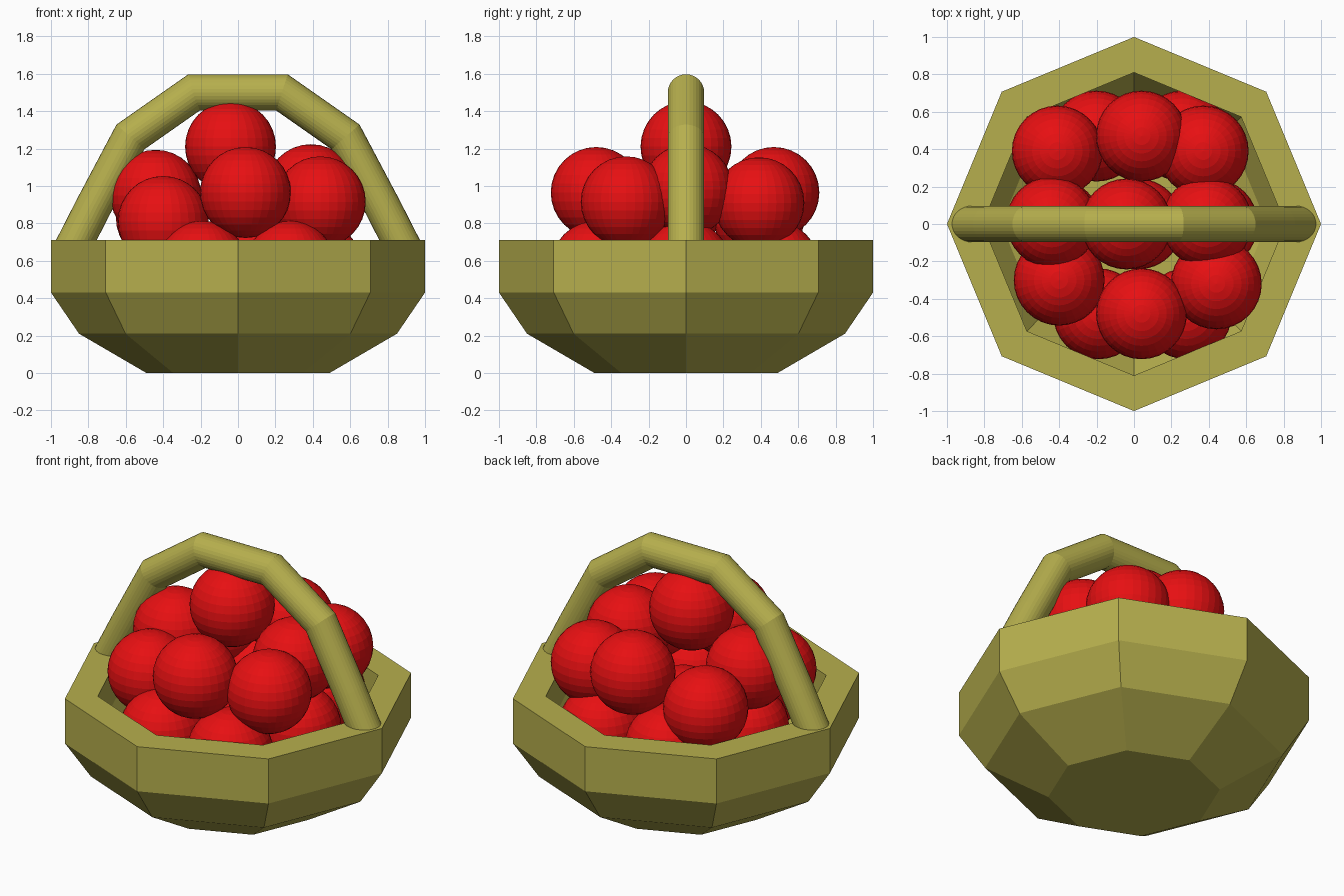
import bpy, bmesh, math
from mathutils import Vector

if "Cube" in bpy.data.objects:
    bpy.data.objects.remove(bpy.data.objects["Cube"])


def material(name, rgb):
    m = bpy.data.materials.new(name)
    m.diffuse_color = (*rgb, 1)
    m.use_nodes = True
    m.node_tree.nodes["Principled BSDF"].inputs["Base Color"].default_value = m.diffuse_color
    return m


olive = material("olive wicker", (0.47, 0.43, 0.075))
red = material("apple red", (0.8, 0.005, 0.006))


def finish(bm, name, mat):
    bmesh.ops.recalc_face_normals(bm, faces=bm.faces)
    me = bpy.data.meshes.new(name)
    bm.to_mesh(me)
    bm.free()
    me.materials.append(mat)
    ob = bpy.data.objects.new(name, me)
    bpy.context.collection.objects.link(ob)
    return ob


def skin(rings, name, mat):
    """Join equal rings of points into a closed skin with end caps."""
    bm = bmesh.new()
    loops = [[bm.verts.new(p) for p in r] for r in rings]
    n = len(loops[0])
    for a, b in zip(loops, loops[1:]):
        for i in range(n):
            j = (i + 1) % n
            bm.faces.new((a[i], a[j], b[j], b[i]))
    bm.faces.new(loops[0])
    bm.faces.new(loops[-1])
    return finish(bm, name, mat)


# Eight-sided basket: outside profile up, over the rim, down inside
profile = [(0.49, 0), (0.85, 0.21), (1, 0.43), (1, 0.71),
           (0.81, 0.71), (0.81, 0.48), (0.71, 0.33), (0.44, 0.18)]
skin([[(r * math.cos(i * math.pi / 4), r * math.sin(i * math.pi / 4), z)
       for i in range(8)] for r, z in profile], "basket", olive)

# Handle: round tube with mitred bends along a mirrored arch
half = [(0.90, 0.64), (0.775, 0.885), (0.575, 1.262), (0.235, 1.5)]
path = [Vector((x, 0, z)) for x, z in half]
path += [Vector((-p.x, 0, p.z)) for p in reversed(path)]
radius, sides = 0.097, 32
rings = []
for k, p in enumerate(path):
    d0 = (p - path[k - 1]).normalized() if k else None
    d1 = (path[k + 1] - p).normalized() if k < len(path) - 1 else d0
    d0 = d0 or d1
    t = (d0 + d1).normalized()
    out = Vector((t.z, 0, -t.x)) / t.dot(d0)      # widened across the bend
    rings.append([p + radius * (out * math.cos(a) + Vector((0, math.sin(a), 0)))
                  for a in (2 * math.pi * i / sides for i in range(sides))])
skin(rings, "handle", olive)

# Apples: one top, a heaped ring, and a lower layer sunk in the basket
apples = [(-0.04, 0, 1.21),
          (-0.44, 0.01, 0.95), (0.39, 0.01, 0.98),
          (0.04, -0.48, 0.965), (0.04, 0.47, 0.965),
          (-0.40, -0.30, 0.81), (-0.41, 0.39, 0.83),
          (0.44, -0.32, 0.915), (0.37, 0.39, 0.91),
          (-0.19, -0.48, 0.57), (0.28, -0.48, 0.57),
          (-0.20, 0.47, 0.57), (0.26, 0.47, 0.57),
          (-0.42, 0, 0.57), (0.42, 0, 0.57), (0.02, 0, 0.57)]
bm = bmesh.new()
bmesh.ops.create_uvsphere(bm, u_segments=32, v_segments=16, radius=0.243)
first = finish(bm, "apple", red)
first.location = apples[0]
for pos in apples[1:]:
    ob = bpy.data.objects.new("apple", first.data)
    ob.location = pos
    bpy.context.collection.objects.link(ob)
